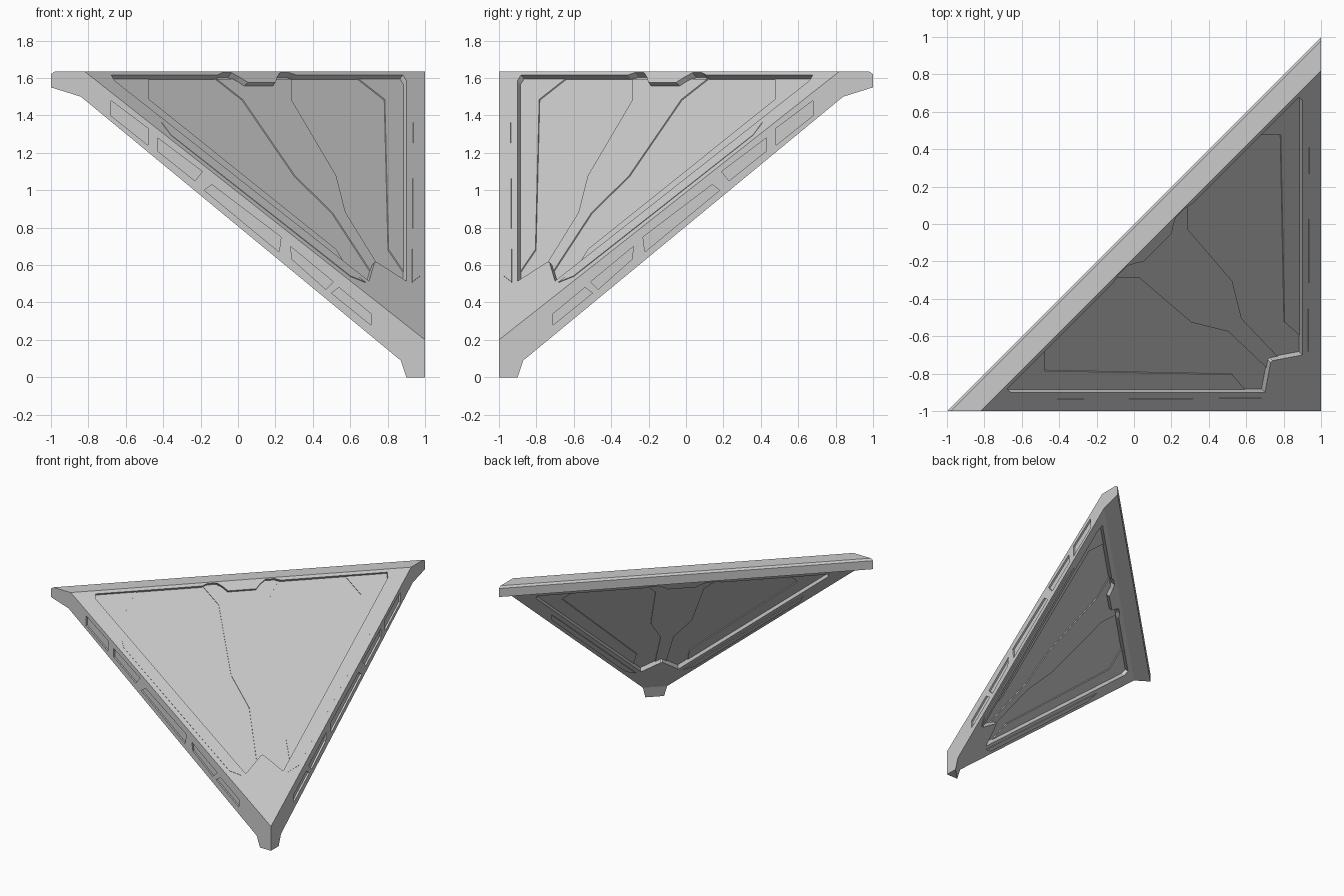
import bpy, bmesh
from mathutils import Vector

cube = bpy.data.objects.get("Cube")
if cube:
    bpy.data.objects.remove(cube, do_unlink=True)

grey = bpy.data.materials.new("panel_grey")
grey.use_nodes = True
colour = (0.6, 0.6, 0.6, 1)
grey.diffuse_color = colour
grey.node_tree.nodes["Principled BSDF"].inputs["Base Color"].default_value = colour


def make(name, loops):
    """Solid skinned between two matching loops."""
    bm = bmesh.new()
    a, b = [[bm.verts.new(p) for p in loop] for loop in loops]
    bm.faces.new(a)
    bm.faces.new(b)
    for i in range(len(a)):
        j = (i + 1) % len(a)
        bm.faces.new((a[i], a[j], b[j], b[i]))
    bmesh.ops.recalc_face_normals(bm, faces=bm.faces)
    mesh = bpy.data.meshes.new(name)
    bm.to_mesh(mesh)
    bm.free()
    mesh.materials.append(grey)
    obj = bpy.data.objects.new(name, mesh)
    bpy.context.collection.objects.link(obj)
    return obj


def prism(name, points, normal, low, high):
    return make(name, [[p + normal * h for p in points] for h in (low, high)])


def swap(points):
    """Mirror (x, y) points across the panel's symmetry plane."""
    return [(-y, -x) for x, y in points][::-1]


def from_st(s, t):
    return ((t + s) / 2, (t - s) / 2)


class Side:
    """A sloping face of the slab: height falls with s = x - y."""
    def __init__(self, name, s0, z0, slope, sign):
        self.name, self.s0, self.z0, self.slope = name, s0, z0, slope
        self.normal = Vector((-slope, slope, 1)).normalized() * sign

    def place(self, points):
        return [Vector((x, y, self.z0 + self.slope * (x - y - self.s0))) for x, y in points]


sides = [Side("front", 0.18, 1.63, -1.43 / 1.82, 1),
         Side("back", 0.16, 1.5, -1.41 / 1.71, -1)]
depth = 0.035

# Slab: a section swept between the two upright edge walls
section = [(0, 1.62), (0.02, 1.635), (0.18, 1.635), (2, 0.2), (2, 0), (1.9, 0),
           (1.87, 0.09), (0.16, 1.5), (0, 1.55)]
slab = make("triangular_frame", [[(s - 1, -1, z) for s, z in section],
                                 [(1, 1 - s, z) for s, z in section]])

# Recess outline: half of it, then its mirror image
half = [from_st(0.25, -0.15), from_st(0.215, -0.2), from_st(0.185, -0.26),
        from_st(0.185, -0.36), from_st(0.2, -0.42), (-0.68, -0.88), (-0.66, -0.9),
        (0.7, -0.9), (0.73, -0.74)]
recess = half + swap(half)
cutters = [prism("recess_cutter", s.place(recess), s.normal, -depth, 0.06) for s in sides]

# Slots along both edge walls
slots = [
    [(-0.68, 1.48), (-0.48, 1.33), (-0.48, 1.24), (-0.68, 1.4)],
    [(-0.43, 1.28), (-0.19, 1.1), (-0.23, 1.05), (-0.43, 1.21)],
    [(-0.14, 1.03), (0.23, 0.75), (0.22, 0.67), (-0.18, 1.0)],
    [(0.28, 0.7), (0.51, 0.51), (0.47, 0.47), (0.29, 0.63)],
    [(0.54, 0.48), (0.71, 0.34), (0.71, 0.28), (0.5, 0.45)],
]
for slot in slots:
    cutters.append(prism("slot_cutter", [Vector((x, -1, z)) for x, z in slot],
                         Vector((0, -1, 0)), -0.015, 0.05))
    cutters.append(prism("slot_cutter", [Vector((1, -x, z)) for x, z in slot],
                         Vector((1, 0, 0)), -0.015, 0.05))

# Cut the slab, then drop the cutters
for cutter in cutters:
    cutter.hide_render = True
    mod = slab.modifiers.new("cut", 'BOOLEAN')
    mod.operation = 'DIFFERENCE'
    mod.solver = 'EXACT'
    mod.object = cutter
graph = bpy.context.evaluated_depsgraph_get()
cut_mesh = bpy.data.meshes.new_from_object(slab.evaluated_get(graph))
slab.modifiers.clear()
slab.data = cut_mesh
for cutter in cutters:
    bpy.data.objects.remove(cutter, do_unlink=True)

# Thin raised plates on the recessed panel and on the frame
spine_half = [(-0.1, -0.3), (0.04, -0.3), (0.32, -0.54), (0.52, -0.59), (0.725, -0.785)]
spine = spine_half + swap(spine_half)
border = [(-0.46, -0.66), (-0.46, -0.8), (0.54, -0.82), (0.61, -0.9),
          (-0.66, -0.9), (-0.68, -0.88)]
rail = [(-0.41, -0.935), (-0.36, -0.97), (0.6, -0.97), (0.68, -0.93)]
for s in sides:
    prism(s.name + "_centre_plate", s.place(spine), s.normal, -depth - 0.005, -depth + 0.007)
    for label, fn in (("right", list), ("left", swap)):
        prism(f"{s.name}_{label}_border_plate", s.place(fn(border)), s.normal,
              -depth - 0.005, -depth + 0.007)
        prism(f"{s.name}_{label}_edge_rail", s.place(fn(rail)), s.normal, -0.005, 0.005)
